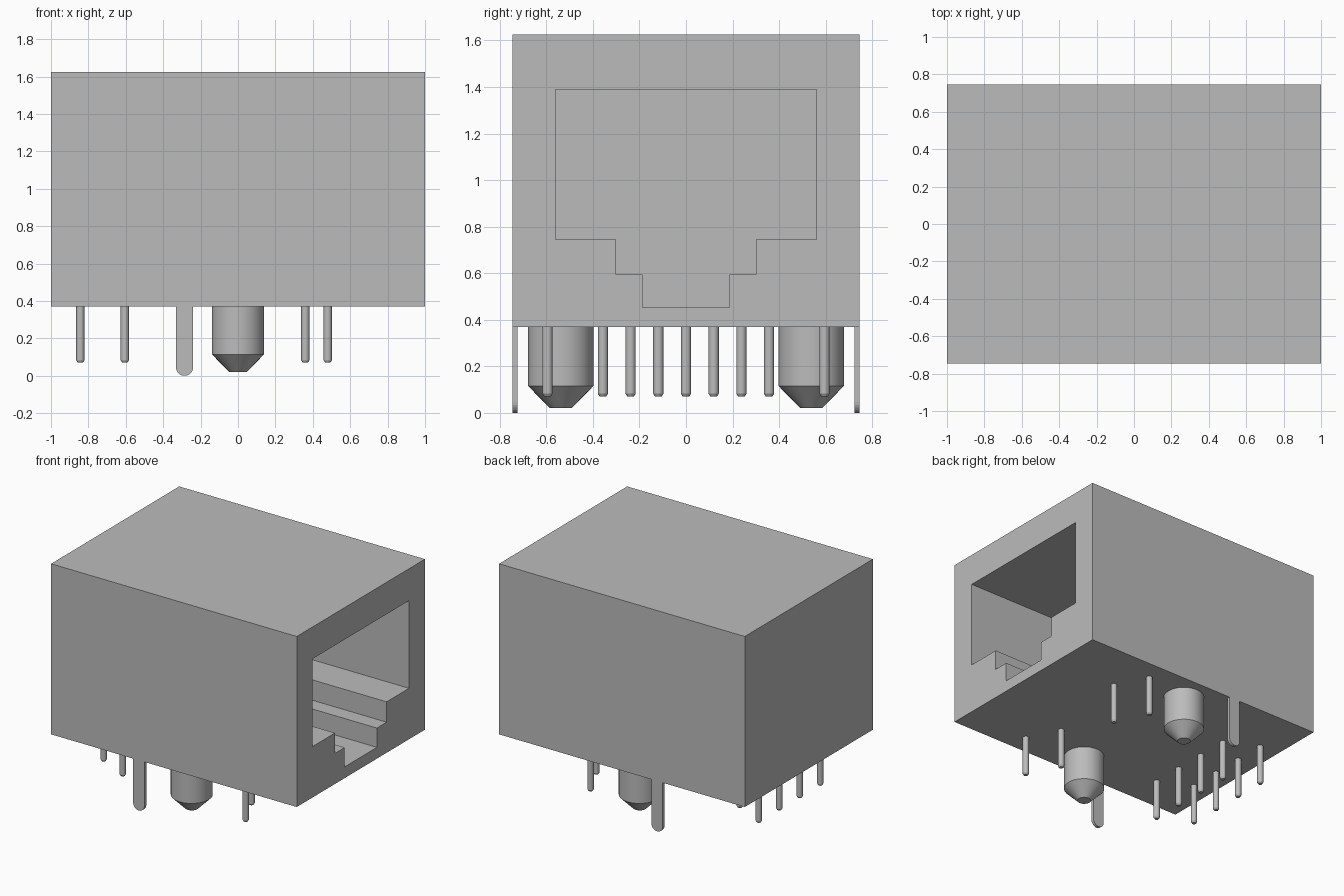
import bpy, bmesh, math
from mathutils import Vector

if "Cube" in bpy.data.objects:
    bpy.data.objects.remove(bpy.data.objects["Cube"], do_unlink=True)

grey = bpy.data.materials.new("light_grey")
grey.use_nodes = True
grey.diffuse_color = (0.5, 0.5, 0.5, 1)
grey.node_tree.nodes["Principled BSDF"].inputs["Base Color"].default_value = (0.5, 0.5, 0.5, 1)

BASE, TOP, HALF_Y = 0.37, 1.625, 0.745


def finish(name, bm, smooth=False):
    bmesh.ops.recalc_face_normals(bm, faces=bm.faces)
    mesh = bpy.data.meshes.new(name)
    bm.to_mesh(mesh)
    bm.free()
    mesh.materials.append(grey)
    obj = bpy.data.objects.new(name, mesh)
    bpy.context.collection.objects.link(obj)
    bpy.ops.object.select_all(action="DESELECT")
    obj.select_set(True)
    bpy.context.view_layer.objects.active = obj
    if smooth:
        bpy.ops.object.shade_smooth_by_angle(angle=math.radians(30))
    return obj


def prism(name, points, direction):
    """Extrude a flat outline along a direction."""
    bm = bmesh.new()
    face = bm.faces.new([bm.verts.new(p) for p in points])
    moved = bmesh.ops.extrude_face_region(bm, geom=[face])["geom"]
    verts = [v for v in moved if isinstance(v, bmesh.types.BMVert)]
    bmesh.ops.translate(bm, verts=verts, vec=Vector(direction))
    # keep the starting cap so the solid is closed
    if not face.is_valid:
        bm.faces.new([v for v in bm.verts if v not in verts])
    return finish(name, bm)


def turned(name, x, y, profile, sides):
    """Stack rings of (radius, height) into a closed round part."""
    bm = bmesh.new()
    rings = []
    for r, z in profile:
        angles = [math.tau * i / sides for i in range(sides)]
        rings.append([bm.verts.new((x + r * math.cos(a), y + r * math.sin(a), z)) for a in angles])
    for low, high in zip(rings, rings[1:]):
        for i in range(sides):
            j = (i + 1) % sides
            bm.faces.new((low[i], low[j], high[j], high[i]))
    bm.faces.new(rings[0])
    bm.faces.new(rings[-1])
    return finish(name, bm, smooth=True)


# Housing with a stepped socket cut into the +x end
housing = prism("housing", [(-1, -HALF_Y, BASE), (1, -HALF_Y, BASE),
                            (1, HALF_Y, BASE), (-1, HALF_Y, BASE)], (0, 0, TOP - BASE))
half = [(0.56, 1.39), (0.56, 0.745), (0.30, 0.745),
        (0.30, 0.595), (0.187, 0.595), (0.187, 0.453)]
outline = half + [(-y, z) for y, z in reversed(half)]
cutter = prism("socket_cutter", [(-0.2, y, z) for y, z in outline], (1.4, 0, 0))
cutter.hide_render = True
bpy.context.view_layer.objects.active = housing
cut = housing.modifiers.new("socket", "BOOLEAN")
cut.operation = "DIFFERENCE"
cut.solver = "EXACT"
cut.object = cutter
bpy.ops.object.modifier_apply(modifier=cut.name)
bpy.data.objects.remove(cutter, do_unlink=True)

# Locating pegs and thin shield tabs on both sides
for side, label in ((-1, "front"), (1, "back")):
    turned(label + "_peg", 0, side * 0.538,
           [(0.046, 0.02), (0.14, 0.115), (0.14, BASE)], 32)
    r, cx = 0.046, -0.286
    arc = [math.pi + math.pi * i / 12 for i in range(13)]
    tab = [(cx + r * math.cos(a), side * HALF_Y, r + r * math.sin(a)) for a in arc]
    tab += [(cx + r, side * HALF_Y, BASE), (cx - r, side * HALF_Y, BASE)]
    prism(label + "_shield_tab", tab, (0, -side * 0.022, 0))

# Contact pins in two staggered rows, then the four pins near the socket
pins = []
for i in range(4):
    pins.append(("inner_contact_pin", -0.605, -0.476 + 0.238 * i))
    pins.append(("outer_contact_pin", -0.843, -0.357 + 0.238 * i))
for x, y in ((0.48, -0.595), (0.36, -0.357), (0.48, 0.357), (0.36, 0.595)):
    pins.append(("indicator_pin", x, y))
for name, x, y in pins:
    turned(name, x, y, [(0.014, 0.07), (0.022, 0.083), (0.022, BASE)], 20)
